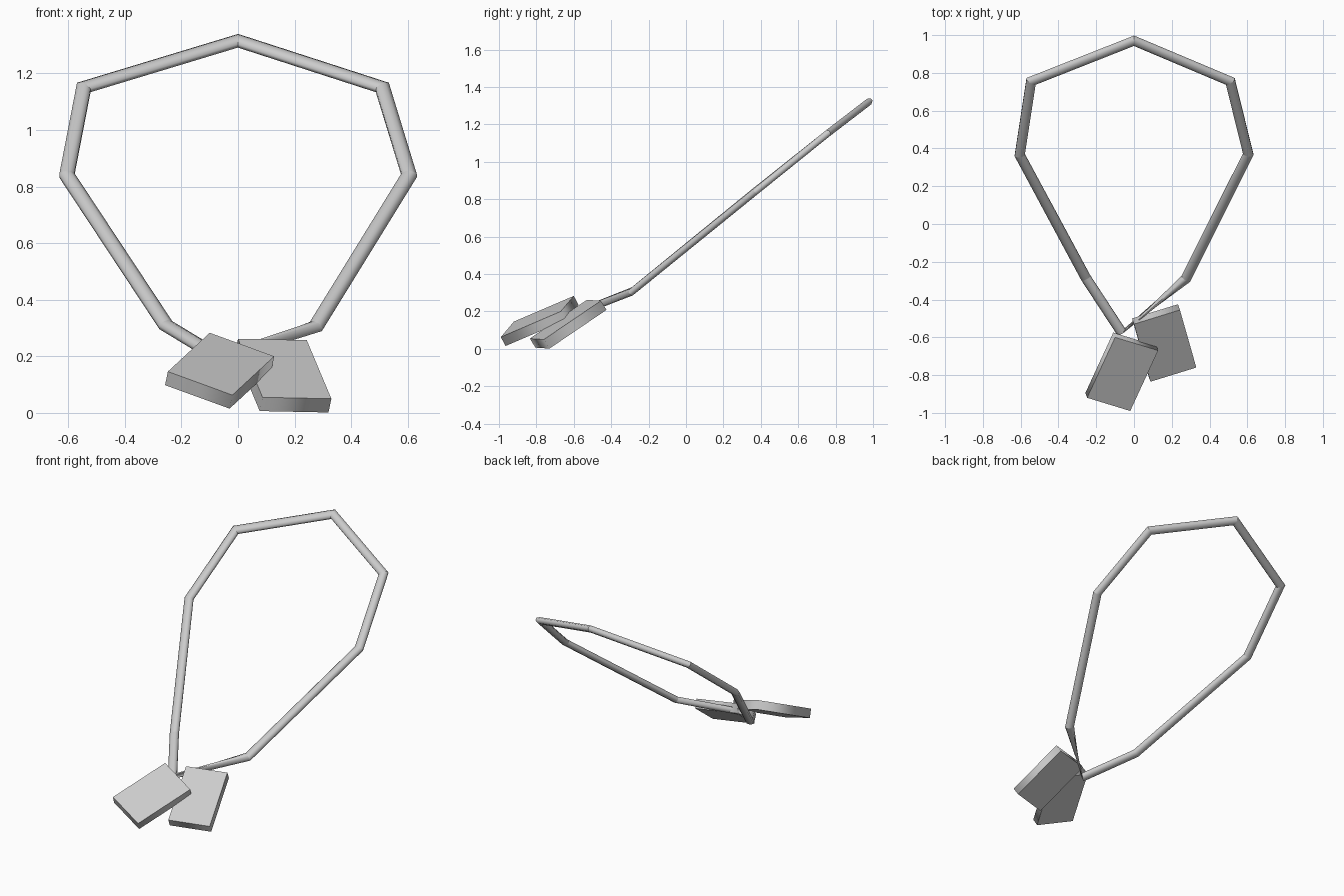
import bpy, bmesh, math
from mathutils import Vector as V

if "Cube" in bpy.data.objects:
    bpy.data.objects.remove(bpy.data.objects["Cube"])

grey = bpy.data.materials.new("metal grey")
grey.diffuse_color = (0.6, 0.6, 0.6, 1)
grey.use_nodes = True
grey.node_tree.nodes["Principled BSDF"].inputs["Base Color"].default_value = grey.diffuse_color


def finish(name, bm):
    bmesh.ops.recalc_face_normals(bm, faces=bm.faces)
    for f in bm.faces:
        f.smooth = True
    me = bpy.data.meshes.new(name)
    bm.to_mesh(me)
    bm.free()
    me.materials.append(grey)
    ob = bpy.data.objects.new(name, me)
    bpy.context.collection.objects.link(ob)
    return ob


def tag(name, corner, u, v, thick):
    """Flat plate spanned by u and v, thickened away from its upper face."""
    c, u, v = V(corner), V(u), V(v)
    n = u.cross(v).normalized() * thick
    bm = bmesh.new()
    quad = [c, c + u, c + u + v, c + v]
    top = [bm.verts.new(p) for p in quad]
    low = [bm.verts.new(p + n) for p in quad]
    caps = [bm.faces.new(top), bm.faces.new(low[::-1])]
    for i in range(4):
        j = (i + 1) % 4
        bm.faces.new((top[i], low[i], low[j], top[j]))
    # Crisp cap outlines, soft rim
    for f in caps:
        for e in f.edges:
            e.smooth = False
    return finish(name, bm)


def cord(name, pts, plane, wide, thin, sides=8):
    """Closed mitred tube; the ring at the first point is square to its segment."""
    pts = [V(p) for p in pts]
    count = len(pts)
    bm = bmesh.new()
    rings = []
    for i, p in enumerate(pts):
        d_out = (pts[(i + 1) % count] - p).normalized()
        d_in = (p - pts[i - 1]).normalized() if i else d_out
        tangent = (d_in + d_out).normalized()
        side = tangent.cross(plane).normalized()
        up = side.cross(tangent).normalized()
        miter = 1 / max(0.6, tangent.dot(d_out))
        ring = []
        for k in range(sides):
            a = 2 * math.pi * (k + 0.5) / sides
            ring.append(bm.verts.new(p + side * (wide * miter * math.cos(a))
                                     + up * (thin * math.sin(a))))
        rings.append(ring)
    for i in range(count):
        r, s = rings[i], rings[(i + 1) % count]
        for k in range(sides):
            m = (k + 1) % sides
            bm.faces.new((r[k], r[m], s[m], s[k]))
    # Hard bends between straight lengths
    for r in rings:
        for k in range(sides):
            bm.edges.get((r[k], r[(k + 1) % sides])).smooth = False
    return finish(name, bm)


# Neck cord, running from the joint up the left side and back down the right
cord("neck_cord", [
    (-0.065, -0.575, 0.195), (-0.255, -0.285, 0.31), (-0.605, 0.365, 0.84),
    (-0.545, 0.755, 1.15), (0, 0.97, 1.315), (0.51, 0.755, 1.15),
    (0.605, 0.37, 0.84), (0.275, -0.29, 0.305)],
    V((0, -0.62, 0.78)), 0.028, 0.02)

# Two overlapping tags
tag("left_tag", (-0.1, -0.6, 0.283), (0.228, -0.07, -0.083), (-0.148, -0.32, -0.137), 0.055)
tag("right_tag", (0, -0.53, 0.262), (0.243, 0.075, -0.005), (0.087, -0.305, -0.207), 0.058)
